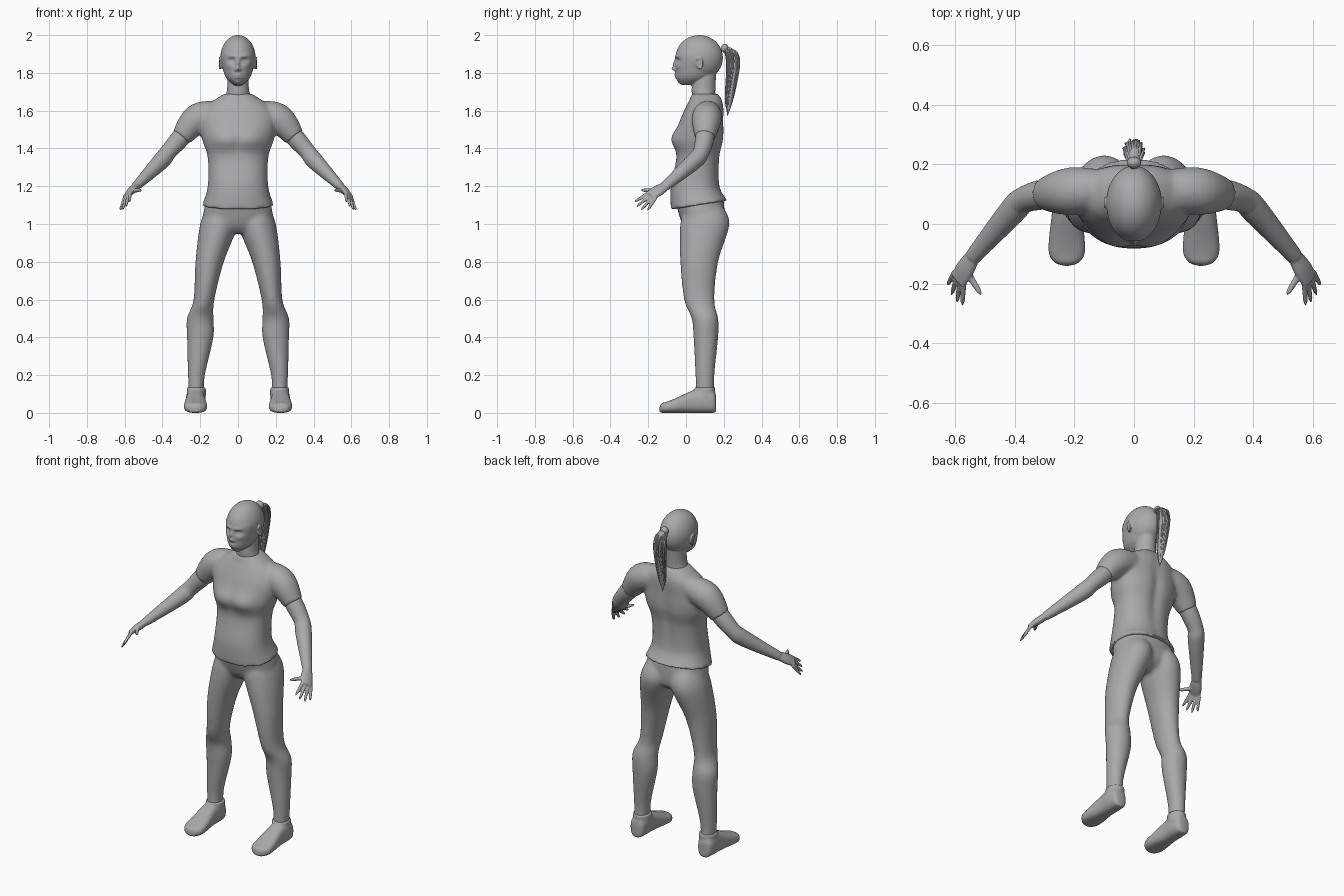
import bpy
import bmesh
import math
import random
from mathutils import Vector

if "Cube" in bpy.data.objects:
    bpy.data.objects.remove(bpy.data.objects["Cube"], do_unlink=True)

random.seed(4)
GREY = (0.4, 0.4, 0.4, 1)
clay = bpy.data.materials.new("plain grey")
clay.use_nodes = True
clay.diffuse_color = GREY
clay.node_tree.nodes["Principled BSDF"].inputs["Base Color"].default_value = GREY

UP = Vector((0, 0, 1))
RIGHTWARD = Vector((1, 0, 0))
FORWARD = Vector((0, -1, 0))
KNUCKLE_LINE = Vector((-.6, -.6, .5))


def level(z, width, front, back, x=0):
    """A horizontal ring given by its half width and its front and back limits."""
    return (x, (front + back) / 2, z, width, (back - front) / 2)


def knot(point, wide, deep=None):
    """A ring around a point on a limb."""
    return (*point, wide, deep or wide)


def spline(rows, steps):
    """Smooth curve through rows of x, y, z, width radius, depth radius."""
    pts = [Vector(r) for r in rows]
    out = []
    for i in range(len(pts) - 1):
        before, start = pts[max(i - 1, 0)], pts[i]
        end, after = pts[i + 1], pts[min(i + 2, len(pts) - 1)]
        for k in range(steps):
            t = k / steps
            out.append(start + ((end - before) * t
                                + (2 * before - 5 * start + 4 * end - after) * t ** 2
                                + (3 * start - before - 3 * end + after) * t ** 3) / 2)
    return out + [pts[-1]]


def loft(bm, rows, sides=40, steps=8, power=2, axis=None, mirror=False):
    """Skin rings along a path; a fixed axis keeps the rings parallel."""
    path = spline(rows, steps)
    for side in ((1, -1) if mirror else (1,)):
        rings = []
        for i, p in enumerate(path):
            along = path[min(i + 1, len(path) - 1)] - path[max(i - 1, 0)]
            tangent = axis or Vector(along[:3]).normalized()
            hint = RIGHTWARD if axis else KNUCKLE_LINE
            u = (hint - tangent * hint.dot(tangent)).normalized()
            v = tangent.cross(u)
            ring = []
            for k in range(sides):
                c = math.cos(math.tau * k / sides)
                s = math.sin(math.tau * k / sides)
                c = math.copysign(abs(c) ** (2 / power), c)
                s = math.copysign(abs(s) ** (2 / power), s)
                co = Vector(p[:3]) + u * c * p[3] + v * s * p[4]
                ring.append(bm.verts.new((co.x * side, co.y, co.z)))
            rings.append(ring)
        for lower, upper in zip(rings, rings[1:]):
            for k in range(sides):
                j = (k + 1) % sides
                bm.faces.new((lower[k], lower[j], upper[j], upper[k]))
        bm.faces.new(rings[0])
        bm.faces.new(rings[-1])


def blob(bm, centre, radii, detail=24):
    """An ellipsoid."""
    ball = bmesh.ops.create_uvsphere(bm, u_segments=detail * 2, v_segments=detail, radius=1)
    for v in ball["verts"]:
        v.co = Vector(centre) + Vector(a * b for a, b in zip(v.co, radii))


def press(bm, x, z, wide, tall, push, rear=False):
    """Soft brush that moves the front (or rear) surface along y, on both sides."""
    for v in bm.verts:
        facing = (v.co.y - .1) * 10 if rear else (.05 - v.co.y) * 10
        reach = ((abs(v.co.x) - x) / wide) ** 2 + ((v.co.z - z) / tall) ** 2
        v.co.y += push * math.exp(-reach) * min(max(facing, 0), 1)


def finish(bm, name, voxel=None, relax=0):
    """Make the object, fusing its parts if a voxel size is given."""
    bmesh.ops.recalc_face_normals(bm, faces=bm.faces)
    for f in bm.faces:
        f.smooth = True
    mesh = bpy.data.meshes.new(name)
    bm.to_mesh(mesh)
    bm.free()
    mesh.materials.append(clay)
    obj = bpy.data.objects.new(name, mesh)
    bpy.context.collection.objects.link(obj)
    if voxel:
        fuse = obj.modifiers.new("fuse", 'REMESH')
        fuse.mode = 'VOXEL'
        fuse.voxel_size = voxel
        fuse.use_smooth_shade = True
        soften = obj.modifiers.new("soften", 'SMOOTH')
        soften.iterations = relax


# Joints of the arm
collarbone = Vector((.08, .12, 1.59))
shoulder = Vector((.21, .11, 1.56))
cuff = Vector((.3, .1, 1.46))
elbow = Vector((.37, .08, 1.38))
forearm = Vector((.41, .04, 1.33))
wrist = Vector((.54, -.11, 1.2))
knuckles = Vector((.59, -.19, 1.15))

# Shirt: torso with a hem that rises to the back, bust, spine and short sleeves
bm = bmesh.new()
hem = level(z=1.1, width=.19, front=-.08, back=.22)
waist = level(z=1.2, width=.16, front=-.08, back=.18)
ribs = level(z=1.35, width=.16, front=-.05, back=.18)
chest = level(z=1.45, width=.19, front=-.05, back=.2)
armpits = level(z=1.55, width=.2, front=-.03, back=.2)
yoke = level(z=1.62, width=.17, front=0, back=.2)
slope = level(z=1.66, width=.12, front=.02, back=.19)
collar = level(z=1.69, width=.07, front=.03, back=.17)
loft(bm, [hem, waist, ribs, chest, armpits, yoke, slope, collar],
     sides=64, power=2.3, axis=UP)
for v in bm.verts:
    v.co.z += (v.co.y - .07) * max(0, waist[2] - v.co.z) * 1.6
press(bm, x=.08, z=1.45, wide=.08, tall=.06, push=-.03)
press(bm, x=0, z=1.46, wide=.07, tall=.05, push=-.01)
press(bm, x=0, z=1.4, wide=.03, tall=.2, push=-.015, rear=True)
loft(bm, [knot(collarbone, .06), knot(shoulder, .08), knot(cuff, .055)], mirror=True)
finish(bm, "shirt", voxel=.009, relax=8)

# Trousers: pelvis and two legs
bm = bmesh.new()
crotch = level(z=.95, width=.07, front=.02, back=.14)
seat = level(z=1, width=.18, front=-.02, back=.2)
belt = level(z=1.13, width=.17, front=-.06, back=.2)
loft(bm, [crotch, seat, belt], sides=56, power=2.3, axis=UP)
ankle = level(z=.1, width=.04, front=.05, back=.15, x=.22)
shin = level(z=.2, width=.045, front=.05, back=.15, x=.22)
calf = level(z=.4, width=.07, front=.04, back=.17, x=.2)
below_knee = level(z=.5, width=.07, front=.03, back=.17, x=.2)
knee = level(z=.6, width=.055, front=-.01, back=.15, x=.18)
thigh = level(z=.8, width=.075, front=-.03, back=.17, x=.15)
buttock = level(z=1, width=.1, front=-.03, back=.23, x=.1)
hip = level(z=1.1, width=.07, front=0, back=.19, x=.09)
loft(bm, [ankle, shin, calf, below_knee, knee, thigh, buttock, hip], axis=UP, mirror=True)
finish(bm, "trousers", voxel=.01, relax=6)

# Shoes: flat-soled rings from heel to toe, then the ankle opening
bm = bmesh.new()
SHOE = [(.16, .01, .08), (.15, .04, .11), (.1, .05, .13), (.04, .05, .12),
        (-.05, .06, .08), (-.1, .06, .06), (-.13, .04, .05), (-.14, .01, .03)]
loft(bm, [(.225, y, top / 2, half, top / 2) for y, half, top in SHOE],
     power=2.6, axis=FORWARD, mirror=True)
loft(bm, [level(z=height, width=.05, front=.045, back=.155, x=.22) for height in (.08, .135)],
     axis=UP, mirror=True)
finish(bm, "shoes", voxel=.007, relax=4)

# Arms and palms
bm = bmesh.new()
loft(bm, [knot(shoulder, .04), knot(cuff, .05), knot(elbow, .044), knot(forearm, .045),
          knot(wrist, .028, .024)], mirror=True)
palm = wrist.lerp(knuckles, .5)
loft(bm, [knot(wrist, .027, .02), knot(palm, .036, .02), knot(knuckles, .034, .012)],
     mirror=True)


def finger(root, tip, radius):
    """A tapering digit with a rounded end."""
    rows = []
    for i in range(9):
        t = i / 8
        taper = (1 - t / 4) * math.sqrt(1.02 - t ** 8)
        rows.append(knot(root.lerp(tip, t), radius * taper))
    loft(bm, rows, sides=14, steps=2, mirror=True)


# Four fingers spread evenly from index to little finger, and a thumb
for n in range(4):
    t = n / 3
    root = Vector((.57, -.19, 1.17)).lerp(Vector((.6, -.16, 1.14)), t)
    tip = Vector((.575, -.275, 1.115)).lerp(Vector((.625, -.205, 1.07)), t)
    tip += (tip - root).normalized() * math.sin(math.pi * t) * .02
    finger(root, tip, radius=.01)
finger(palm, Vector((.51, -.24, 1.18)), radius=.012)
finish(bm, "arms", voxel=.0045, relax=3)

# Head: cranium and jaw, then the face pressed into shape
bm = bmesh.new()
blob(bm, (0, .07, 1.88), (.093, .125, .12), detail=90)
chin = level(z=1.735, width=.02, front=-.02, back=.04)
jaw = level(z=1.77, width=.06, front=-.05, back=.12)
cheek = level(z=1.82, width=.08, front=-.055, back=.16)
brow = level(z=1.89, width=.09, front=-.055, back=.17)
forehead = level(z=1.93, width=.08, front=-.04, back=.15)
loft(bm, [chin, jaw, cheek, brow, forehead], sides=160, steps=16, power=2.1, axis=UP)
# Eye sockets, eyelids, brows, cheekbones, nostrils
press(bm, x=.035, z=1.865, wide=.02, tall=.013, push=.014)
press(bm, x=.034, z=1.862, wide=.011, tall=.006, push=-.007)
press(bm, x=.03, z=1.888, wide=.024, tall=.008, push=-.006)
press(bm, x=.045, z=1.835, wide=.02, tall=.016, push=-.005)
press(bm, x=.011, z=1.815, wide=.008, tall=.007, push=-.007)
# Nose bridge and tip, lips, mouth line, chin
press(bm, x=0, z=1.845, wide=.01, tall=.025, push=-.013)
press(bm, x=0, z=1.822, wide=.012, tall=.01, push=-.016)
press(bm, x=0, z=1.783, wide=.02, tall=.012, push=-.01)
press(bm, x=0, z=1.783, wide=.025, tall=.003, push=.008)
press(bm, x=0, z=1.747, wide=.022, tall=.012, push=-.008)
# Neck
nape = level(z=1.8, width=.055, front=.04, back=.16)
throat = level(z=1.7, width=.06, front=.03, back=.155)
neck_base = level(z=1.62, width=.09, front=.05, back=.16)
loft(bm, [neck_base, throat, nape], axis=UP)
# Ears: a thin shell with a raised rim
ear = Vector((.092, .07, 1.85))
for side in (1, -1):
    blob(bm, (ear.x * side, ear.y, ear.z), (.006, .016, .03))
rim = [ear + Vector((.005, .016 * math.sin(a), .03 * math.cos(a)))
       for a in (i / 2 - 1 for i in range(9))]
loft(bm, [knot(p, .005) for p in rim], sides=12, mirror=True)
finish(bm, "head", voxel=.004, relax=2)

# Ponytail: a core wrapped in wandering strands, held by a band
bm = bmesh.new()
TAIL = [(.2, 1.93), (.24, 1.9), (.25, 1.82), (.23, 1.66), (.22, 1.57)]
girth = [.035 * math.sin(math.pi * (.12 + .22 * i)) for i in range(len(TAIL))]
loft(bm, [knot((0, y, z), g * .85) for (y, z), g in zip(TAIL, girth)], sides=20)
STRANDS = 34
for n in range(STRANDS):
    angle = math.tau * n / STRANDS
    reach = random.uniform(.8, 1.05)
    shorten = random.uniform(0, .05)
    rows = []
    for i, ((y, z), g) in enumerate(zip(TAIL, girth)):
        angle += random.uniform(-.15, .15)
        swing = Vector((math.cos(angle), math.sin(angle), 0)) * g * reach
        rise = shorten * i / len(TAIL)
        rows.append(knot(Vector((0, y, z + rise)) + swing, .005 - i / 1000))
    loft(bm, rows, sides=6)
finish(bm, "ponytail")

bm = bmesh.new()
blob(bm, (0, .205, 1.93), (.024, .02, .024), detail=16)
finish(bm, "hair_band")
